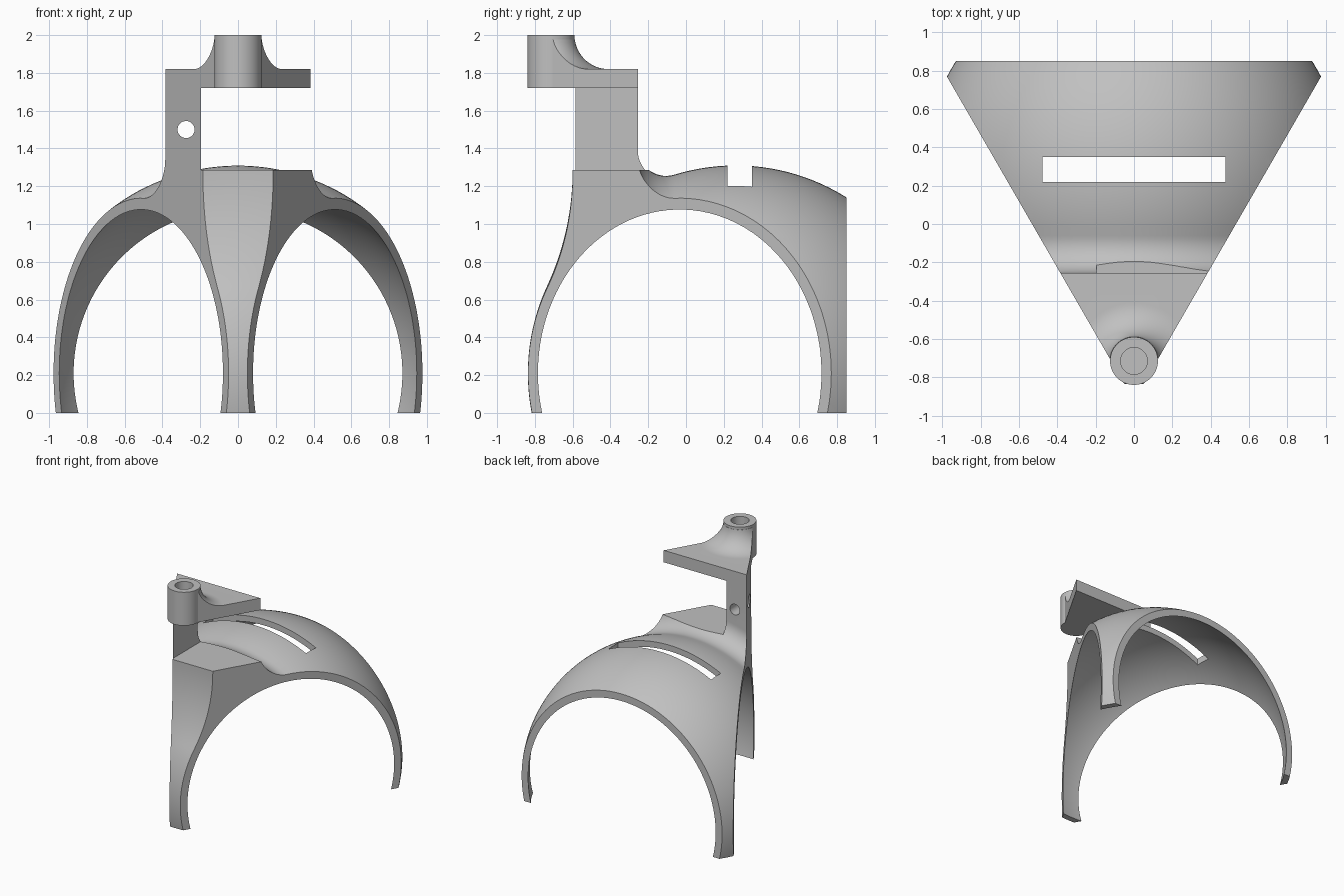
import bpy, bmesh, math
from mathutils import Matrix, Vector

old = bpy.data.objects.get("Cube")
if old:
    bpy.data.objects.remove(old, do_unlink=True)

grey = bpy.data.materials.new("plain_grey")
grey.use_nodes = True
COLOUR = (0.53, 0.53, 0.53, 1)
grey.diffuse_color = COLOUR
grey.node_tree.nodes["Principled BSDF"].inputs["Base Color"].default_value = COLOUR

CY, CZ, R_OUT, R_IN = 0.263, 0.21, 1.10, 1.05   # dome centre and radii
SIDE = 0.461                                    # distance of the slanted side planes
BLOCK_FRONT, BLOCK_BACK, BLOCK_TOP = -0.6, -0.255, 1.285
PLATE_LOW, PLATE_TOP = 1.72, 1.82


def finish(name, bm):
    bmesh.ops.recalc_face_normals(bm, faces=bm.faces)
    mesh = bpy.data.meshes.new(name)
    bm.to_mesh(mesh)
    bm.free()
    mesh.materials.append(grey)
    obj = bpy.data.objects.new(name, mesh)
    bpy.context.collection.objects.link(obj)
    return obj


def arc(cx, cy, r, start, end, n):
    """Points on an arc, angles in radians."""
    return [(cx + r * math.cos(start + (end - start) * i / n),
             cy + r * math.sin(start + (end - start) * i / n)) for i in range(n + 1)]


def revolve(name, profile, matrix, steps=128):
    """Turn (height, radius) points around local z."""
    bm = bmesh.new()
    verts = [bm.verts.new((r, 0, h)) for h, r in profile]
    edges = [bm.edges.new(pair) for pair in zip(verts, verts[1:])]
    bmesh.ops.spin(bm, geom=verts + edges, cent=(0, 0, 0), axis=(0, 0, 1),
                   angle=math.tau, steps=steps, use_merge=False)
    bmesh.ops.remove_doubles(bm, verts=bm.verts, dist=1e-5)
    bm.transform(matrix)
    return finish(name, bm)


def prism(name, outline, low, high):
    """Extrude an (x, y) outline upwards."""
    bm = bmesh.new()
    face = bm.faces.new([bm.verts.new((x, y, low)) for x, y in outline])
    top = bmesh.ops.extrude_face_region(bm, geom=[face])["geom"]
    bmesh.ops.translate(bm, vec=(0, 0, high - low),
                        verts=[v for v in top if isinstance(v, bmesh.types.BMVert)])
    return finish(name, bm)


def box(name, x0, x1, y0, y1, z0, z1):
    return prism(name, [(x0, y0), (x1, y0), (x1, y1), (x0, y1)], z0, z1)


def wedge(name, front, back, low, high):
    """Tapered plan shape between the two slanted sides."""
    f, b = [(SIDE + 0.5 * y) / math.cos(math.radians(30)) for y in (front, back)]
    return prism(name, [(-f, front), (f, front), (b, back), (-b, back)], low, high)


def rod(name, radius, length, matrix):
    bm = bmesh.new()
    bmesh.ops.create_cone(bm, cap_ends=True, segments=64, radius1=radius,
                          radius2=radius, depth=length, matrix=matrix)
    return finish(name, bm)


def combine(obj, other, operation):
    other.hide_render = True
    mod = obj.modifiers.new(operation.lower(), 'BOOLEAN')
    mod.operation, mod.object, mod.solver = operation, other, 'EXACT'
    bpy.context.view_layer.objects.active = obj
    bpy.ops.object.modifier_apply(modifier=mod.name)
    bpy.data.objects.remove(other, do_unlink=True)


# Dome and upright, turned about a front-to-back axis with blended corners
front_rise = BLOCK_TOP - CZ
front_r = 1.456
front_c = BLOCK_FRONT - front_r
t_front = math.atan2(front_rise, front_c - CY)
back_r = 0.15
back_c = BLOCK_BACK + back_r
back_rise = math.sqrt((R_OUT + back_r) ** 2 - (back_c - CY) ** 2)
t_back = math.atan2(back_rise, back_c - CY)
profile = arc(CY, 0, R_OUT, math.pi, t_front, 20)
profile += arc(front_c, front_rise, front_r, t_front - math.pi, 0, 14)[1:]
profile += [(BLOCK_FRONT, 2), (BLOCK_BACK, 2)]
profile += arc(back_c, back_rise, back_r, math.pi, t_back + math.pi, 14)
profile += arc(CY, 0, R_OUT, t_back, 0, 44)[1:]
profile[0], profile[-1] = (CY - R_OUT, 0), (CY + R_OUT, 0)
lay_down = Matrix.Translation((0, 0, CZ)) @ Matrix.Rotation(-math.pi / 2, 4, 'X')
frame = revolve("dome_frame", profile, lay_down, 160)

# Three-sided trim, leaving three legs
combine(frame, wedge("side_trim", -0.92, 0.85, 0, 1.77), 'INTERSECT')

# Hollow inside
hollow = arc(CY, 0, R_IN, math.pi, 0, 72)
hollow[0], hollow[-1] = (CY - R_IN, 0), (CY + R_IN, 0)
combine(frame, revolve("hollow", hollow, lay_down, 160), 'DIFFERENCE')

# Open gap beside the column, strap slot and cross hole
combine(frame, box("gap", -0.195, 1, -1, -0.15, BLOCK_TOP, 1.9), 'DIFFERENCE')
combine(frame, box("slot", -0.477, 0.477, 0.22, 0.35, 0.9, 1.5), 'DIFFERENCE')
sideways = Matrix.Translation((-0.275, -0.45, 1.5)) @ Matrix.Rotation(math.pi / 2, 4, 'X')
combine(frame, rod("cross_hole", 0.045, 0.8, sideways), 'DIFFERENCE')

# Top plate with its flared round boss
BOSS_Y, BOSS_R, FLARE = -0.715, 0.125, 0.18
plate = wedge("top_plate", -0.78, BLOCK_BACK, PLATE_LOW, PLATE_TOP)
flare_profile = [(1.75, 0), (1.75, BOSS_R + FLARE)]
flare_profile += [(z, r) for r, z in arc(BOSS_R + FLARE, 2, FLARE, math.radians(270),
                                         math.radians(187), 16)]
flare_profile += [(flare_profile[-1][0], 0)]
at_boss = Matrix.Translation((0, BOSS_Y, 0))
flare = revolve("boss_flare", flare_profile, at_boss, 96)
combine(flare, wedge("flare_trim", -0.78, BLOCK_BACK, 1.6, 2.1), 'INTERSECT')
combine(plate, flare, 'UNION')
boss = rod("boss", BOSS_R, 2 - PLATE_LOW, Matrix.Translation((0, BOSS_Y, (2 + PLATE_LOW) / 2)))
combine(plate, boss, 'UNION')
bore = rod("bore", 0.07, 0.4, Matrix.Translation((0, BOSS_Y, 2)))
combine(plate, bore, 'DIFFERENCE')
combine(frame, plate, 'UNION')

# Smooth curves with crisp edges
bpy.ops.object.select_all(action='DESELECT')
frame.select_set(True)
bpy.context.view_layer.objects.active = frame
bpy.ops.object.shade_smooth_by_angle(angle=math.radians(25))
